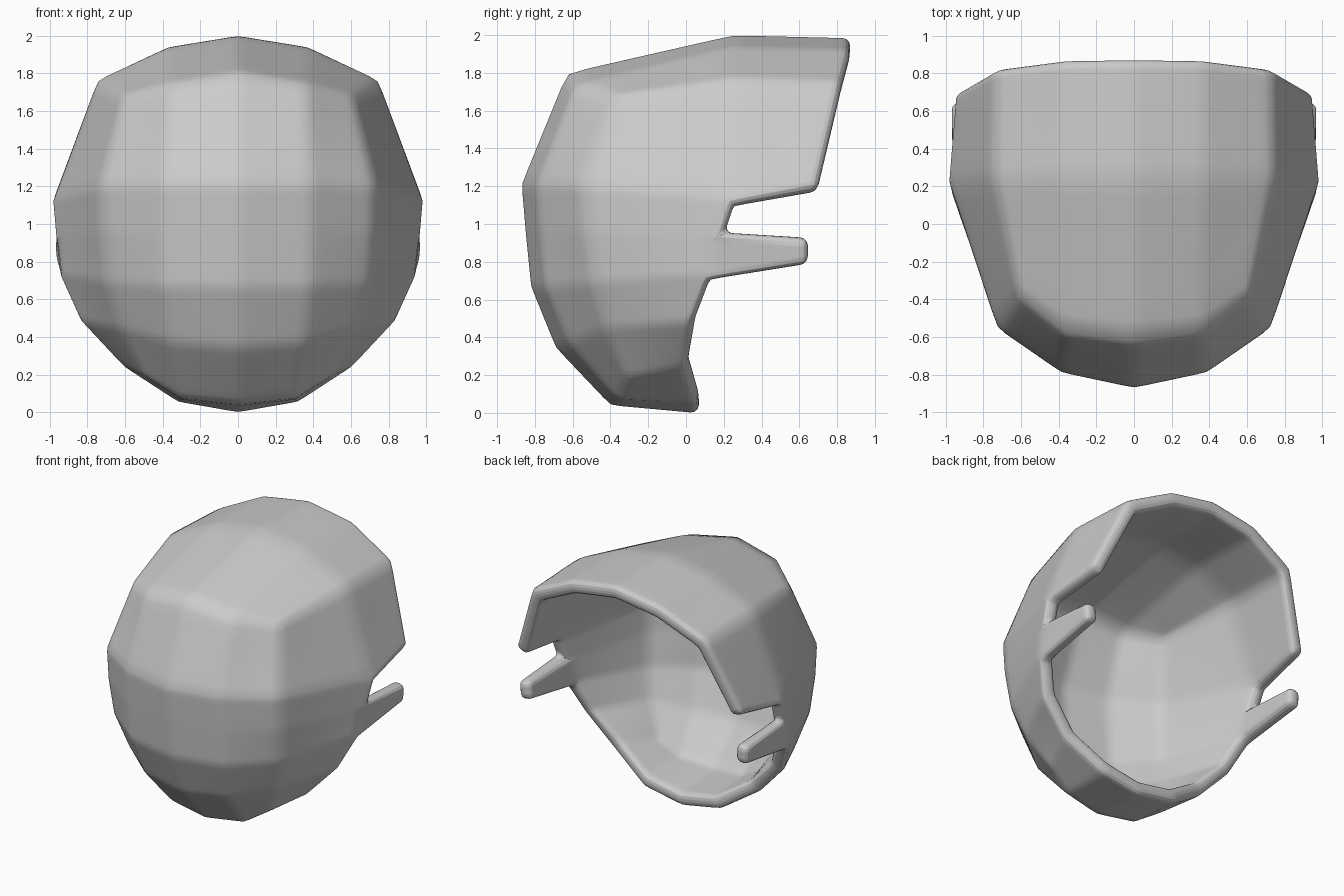
import bpy, bmesh
from mathutils import Vector

if "Cube" in bpy.data.objects:
    bpy.data.objects.remove(bpy.data.objects["Cube"])

# Control points of the right half, named row + column (a = centre line ... d = side)
P = {
    # back rim of the crown and middle of the crown
    'Ra': (0, .87, 1.985), 'Rb': (.37, .865, 1.925), 'Rc': (.735, .82, 1.745), 'Rd': (.955, .695, 1.195),
    'Ca': (0, .25, 2.0), 'Cb': (.37, .25, 1.94), 'Cc': (.745, .25, 1.765),
    # brow
    'Ta': (0, -.63, 1.80), 'Tb': (.36, -.585, 1.74), 'Tc': (.61, -.385, 1.68),
    # widest row
    'Ma': (0, -.872, 1.21), 'Mb': (.385, -.79, 1.21), 'Mc': (.725, -.555, 1.2), 'Md': (.995, .24, 1.11),
    # prong top and bottom rows
    'Pa': (0, -.85, .95), 'Pb': (.385, -.77, .95), 'Pc': (.72, -.54, .96), 'Pd': (.98, .19, .95),
    'Pe': (.97, .645, .92),
    'La': (0, -.822, .67), 'Lb': (.38, -.745, .67), 'Lc': (.70, -.5, .69), 'Ld': (.945, .11, .70),
    'Le': (.96, .645, .785),
    # lower face and underside
    'Ka': (0, -.69, .345), 'Kb': (.35, -.62, .37), 'Kc': (.63, -.43, .45), 'Kd': (.845, .03, .485),
    'Ba': (0, -.40, .04), 'Bb': (.30, -.36, .07), 'Bc': (.49, -.31, .19), 'Bd': (.62, .0, .25),
    'Ua': (0, .065, -.003), 'Ub': (.32, .06, .055),
}
faces = []


def strip(top, bottom, cols):
    for i, j in zip(cols, cols[1:]):
        faces.append([top + i, top + j, bottom + j, bottom + i])


strip('R', 'C', 'abc')
strip('C', 'T', 'abc')
strip('T', 'M', 'abc')
strip('M', 'P', 'abcd')
strip('P', 'L', 'abcde')
strip('L', 'K', 'abcd')
strip('K', 'B', 'abcd')
strip('B', 'U', 'ab')
faces += [['Rc', 'Cc', 'Md', 'Rd'], ['Cc', 'Tc', 'Mc', 'Md'], ['Bb', 'Bc', 'Bd', 'Ub']]

# Half shell, normals facing outward
bm = bmesh.new()
v = {k: bm.verts.new(p) for k, p in P.items()}
for f in faces:
    bm.faces.new([v[k] for k in f])
bmesh.ops.recalc_face_normals(bm, faces=bm.faces[:])
centre = Vector((0, .1, 1))
if sum(f.normal.dot(f.calc_center_median() - centre) for f in bm.faces) < 0:
    bmesh.ops.reverse_faces(bm, faces=bm.faces[:])
for f in bm.faces:
    f.smooth = True
me = bpy.data.meshes.new('face_shell')
bm.to_mesh(me)
bm.free()
shell = bpy.data.objects.new('face_shell', me)
bpy.context.collection.objects.link(shell)

# Mirror, thicken inward, round the rim and soften the facet edges
mir = shell.modifiers.new('mirror', 'MIRROR')
mir.use_clip = True
sol = shell.modifiers.new('thickness', 'SOLIDIFY')
sol.thickness = .1
sol.offset = -1
sol.use_even_offset = True
bev = shell.modifiers.new('rim', 'BEVEL')
bev.width = .04
bev.segments = 3
bev.limit_method = 'ANGLE'
bev.angle_limit = 1.05
flat = shell.modifiers.new('split', 'SUBSURF')
flat.subdivision_type = 'SIMPLE'
flat.levels = flat.render_levels = 3
soft = shell.modifiers.new('soften', 'SMOOTH')
soft.factor = .5
soft.iterations = 2
